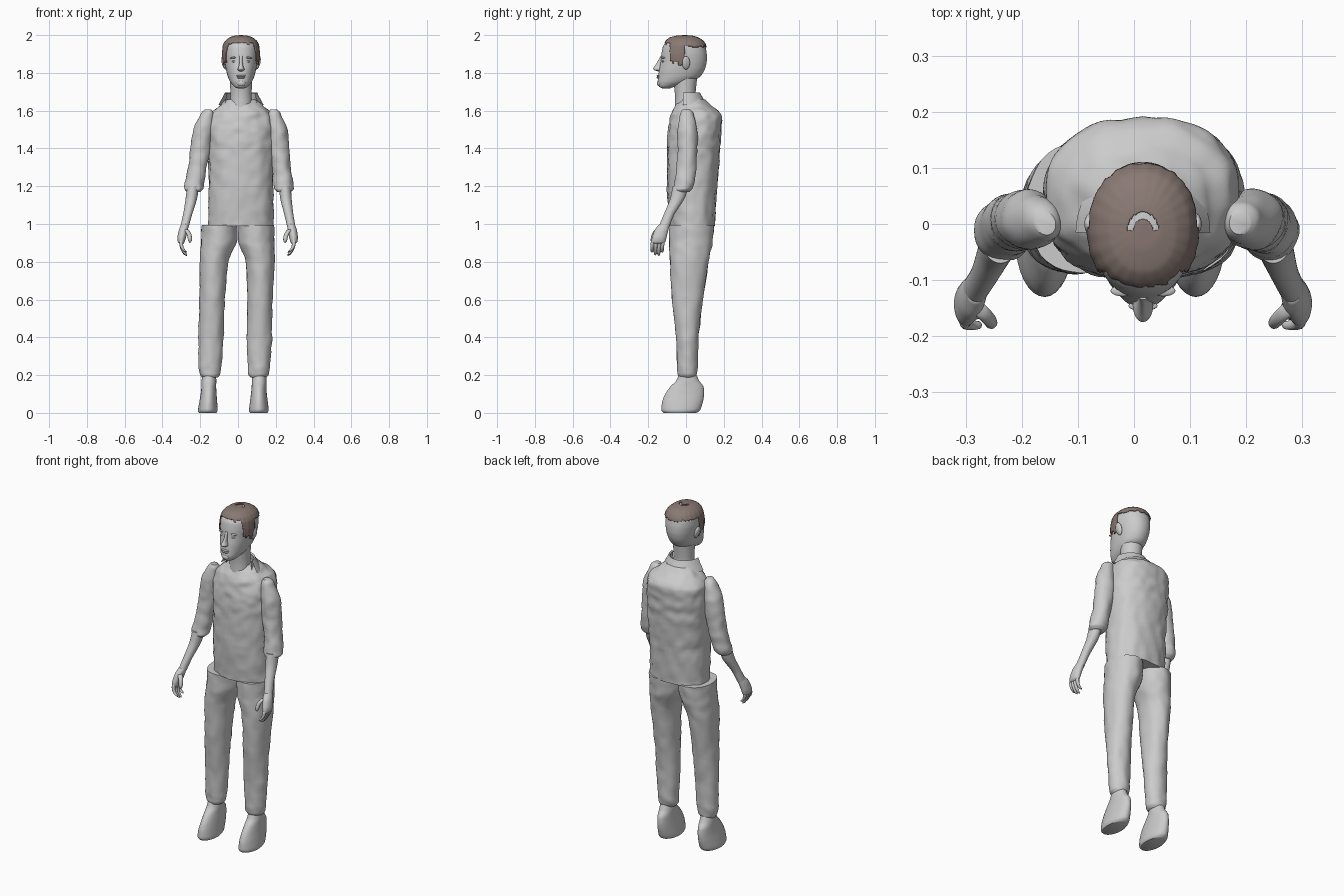
import bpy, bmesh, math
from mathutils import Vector, noise

if "Cube" in bpy.data.objects:
    bpy.data.objects.remove(bpy.data.objects["Cube"])


def material(name, colour):
    mat = bpy.data.materials.new(name)
    mat.use_nodes = True
    mat.diffuse_color = colour
    mat.node_tree.nodes["Principled BSDF"].inputs["Base Color"].default_value = colour
    return mat


GREY = material("plain grey", (.6, .6, .6, 1))
BROWN = material("hair brown", (.25, .19, .17, 1))
MID = .016  # the head and torso stand slightly off centre


def finish(name, bm, mat, angle=50):
    bmesh.ops.recalc_face_normals(bm, faces=bm.faces)
    mesh = bpy.data.meshes.new(name)
    bm.to_mesh(mesh)
    bm.free()
    obj = bpy.data.objects.new(name, mesh)
    bpy.context.collection.objects.link(obj)
    mesh.materials.append(mat)
    bpy.ops.object.select_all(action='DESELECT')
    obj.select_set(True)
    bpy.context.view_layer.objects.active = obj
    bpy.ops.object.shade_smooth_by_angle(angle=math.radians(angle))
    return obj


def smooth_rows(rows, steps):
    """Pass a soft spline through the section rows."""
    rows = [Vector(r) for r in rows]
    out = []
    for i in range(len(rows) - 1):
        a, b = rows[i], rows[i + 1]
        ta = (b - rows[max(i - 1, 0)]) * .35
        tb = (rows[min(i + 2, len(rows) - 1)] - a) * .35
        for k in range(steps):
            t = k / steps
            u = 1 - t
            out.append(a * (u * u * (1 + 2 * t)) + ta * (t * u * u)
                       + b * (t * t * (3 - 2 * t)) - tb * (t * t * u))
    return out + [rows[-1]]


def loft(name, rows, mat=GREY, side=0, n=32, steps=4, power=2, folds=0, ripple=0, keep=None):
    """Skin sections of (height, centre x, half width, front y, back y)."""
    bm = bmesh.new()
    rings = []
    for z, cx, hw, front, back in smooth_rows(rows, steps):
        x0 = side * cx + .025 * (z - 1) if side else cx
        ring = []
        for i in range(n):
            a = math.tau * i / n
            c, s = math.cos(a), math.sin(a)
            r = 1 + ripple * math.sin(i * math.pi / 2 + 3 * s)
            x = math.copysign(abs(c) ** (2 / power), c) * hw * r
            y = math.copysign(abs(s) ** (2 / power), s) * (back - front) / 2 * r
            p = Vector((x0 + x, (front + back) / 2 + y, z))
            if folds:
                p += Vector((c, s, 0)) * folds * noise.noise(p * 22)
            ring.append(bm.verts.new(p))
        rings.append(ring)
    for lo, hi in zip(rings, rings[1:]):
        for i in range(n):
            j = (i + 1) % n
            bm.faces.new((lo[i], lo[j], hi[j], hi[i]))
    bm.faces.new(rings[0])
    bm.faces.new(rings[-1])
    if keep:
        drop = [f for f in bm.faces if not keep(f.calc_center_median())]
        bmesh.ops.delete(bm, geom=drop, context='FACES')
    return finish(name, bm, mat)


def blob(name, place, size, tilt=0):
    bm = bmesh.new()
    bmesh.ops.create_uvsphere(bm, u_segments=20, v_segments=12, radius=1)
    obj = finish(name, bm, GREY)
    obj.location, obj.scale, obj.rotation_euler = place, size, (0, tilt, 0)
    return obj


def digit(name, start, bend, end, r, side):
    """A round-ended finger bending through three points."""
    a, b, c = Vector(start), Vector(bend), Vector(end)
    rows = []
    for k in range(11):
        t = k / 10
        p = a * (1 - t) ** 2 + b * (2 * t * (1 - t)) + c * t * t
        w = r * (1 - .25 * t) * math.sqrt(max(1.02 - (2 * t - 1) ** 8, .02))
        rows.append((p.z, p.x, w, p.y - w, p.y + w))
    loft(name, rows, side=side, n=12, steps=1)


# Shirt body
loft("shirt", [(.99, MID, .173, -.085, .15), (1.2, MID, .17, -.1, .165),
               (1.4, MID, .176, -.1, .18), (1.5, MID, .178, -.095, .187),
               (1.57, MID, .168, -.08, .19), (1.6, MID, .148, -.07, .17),
               (1.63, MID, .11, -.055, .13), (1.66, MID, .075, -.035, .1)],
     n=64, steps=8, power=2.3, folds=.008)

# Standing collar, open at the front
bm = bmesh.new()
arc = [math.pi * i / 24 for i in range(25)]
bands = [[bm.verts.new((MID + r * math.cos(a), -.015 + r * math.sin(a) * 1.05, z)) for a in arc]
         for r, z in ((.12, 1.63), (.098, 1.67), (.086, 1.695), (.078, 1.69), (.085, 1.63))]
for lo, hi in zip(bands, bands[1:]):
    for i in range(24):
        bm.faces.new((lo[i], lo[i + 1], hi[i + 1], hi[i]))
finish("collar", bm, GREY)

# Neck and head
loft("neck", [(1.6, MID, .062, -.06, .06), (1.68, MID, .056, -.058, .05),
              (1.78, MID, .06, -.07, .06)])
loft("head", [(1.718, MID, .018, -.125, -.085), (1.727, MID, .036, -.143, -.06),
              (1.75, MID, .056, -.15, .02), (1.78, MID, .07, -.147, .075),
              (1.82, MID, .08, -.142, .1), (1.86, MID, .086, -.134, .11),
              (1.9, MID, .09, -.13, .11), (1.94, MID, .088, -.122, .102),
              (1.965, MID, .075, -.105, .083), (1.98, MID, .05, -.08, .055),
              (1.989, MID, .02, -.03, .02)], n=48, power=2.15)

# Face
loft("nose", [(1.808, MID, .008, -.15, -.12), (1.815, MID, .018, -.168, -.12),
              (1.823, MID, .017, -.175, -.12), (1.84, MID, .011, -.163, -.12),
              (1.865, MID, .008, -.148, -.12), (1.89, MID, .008, -.135, -.12)], n=20)
blob("upper_lip", (MID, -.146, 1.785), (.026, .009, .005))
blob("lower_lip", (MID, -.146, 1.776), (.022, .01, .006))
blob("chin", (MID, -.14, 1.745), (.024, .014, .016))
for side, word in ((1, "left"), (-1, "right")):
    blob(word + "_eye", (MID + side * .034, -.12, 1.861), (.014, .008, .006))
    blob(word + "_brow", (MID + side * .036, -.119, 1.881), (.022, .01, .005), side * .12)
    blob(word + "_ear", (MID + side * .09, 0, 1.853), (.012, .021, .036), side * .25)


# Swept hair with sideburns, cropped back and a bare crescent on the crown
def hairline(p):
    ragged = .012 * noise.noise(p * 60)
    ring = math.hypot((p.x - MID) / .028, (p.y + .012) / .033)
    if p.z > 1.98 and p.y > -.012 and .62 < ring < 1:
        return False
    if p.y < -.085:
        return p.z > 1.957 + ragged
    if p.y < -.008:
        return p.z > 1.86 - .3 * (p.y + .08) + ragged * 2
    return p.z > 1.94 + ragged


hair = loft("hair", [(1.82, MID, .09, -.12, .11), (1.86, MID, .097, -.13, .114),
                     (1.9, MID, .1, -.128, .114), (1.945, MID, .096, -.118, .107),
                     (1.97, MID, .083, -.107, .092), (1.988, MID, .06, -.085, .065),
                     (1.997, MID, .033, -.05, .035), (1.999, MID, .014, -.025, .015),
                     (2, MID, .002, -.006, 0)],
            BROWN, n=96, steps=8, power=2.15, ripple=.008, keep=hairline)
shell = hair.modifiers.new("thickness", 'SOLIDIFY')
shell.thickness = .004

# Limbs, built once per side
for side, word in ((1, "left_"), (-1, "right_")):
    loft(word + "sleeve", [(1.605, .172, .018, -.018, .022), (1.585, .178, .034, -.03, .04),
                           (1.5, .197, .052, -.045, .06), (1.4, .207, .054, -.045, .06),
                           (1.3, .222, .05, -.05, .055), (1.22, .236, .052, -.06, .045),
                           (1.185, .239, .05, -.066, .033), (1.17, .24, .036, -.06, .015)],
         side=side, steps=6, folds=.005)
    loft(word + "forearm", [(1.2, .243, .032, -.07, .015), (1.13, .251, .03, -.085, -.01),
                            (1.05, .268, .024, -.118, -.062), (.98, .284, .022, -.147, -.09)],
         side=side)
    loft(word + "palm", [(1.0, .28, .02, -.14, -.085), (.97, .288, .024, -.165, -.093),
                         (.93, .296, .023, -.18, -.103), (.905, .298, .018, -.183, -.11),
                         (.895, .297, .01, -.175, -.12)], side=side)
    for k, tip in enumerate((.85, .834, .83, .848)):
        y = -.174 + k * .018
        digit(word + "finger", (.297, y, .92), (.305, y - .008, .87), (.268, y - .006, tip), .0105, side)
    digit(word + "thumb", (.282, -.145, .975), (.25, -.175, .955), (.252, -.178, .9), .014, side)
    loft(word + "trouser_leg", [(.995, .097, .095, -.088, .148), (.9, .1, .094, -.088, .14),
                                (.8, .122, .077, -.085, .12), (.6, .126, .067, -.075, .09),
                                (.4, .128, .067, -.052, .066), (.25, .129, .06, -.047, .062),
                                (.205, .129, .054, -.043, .058), (.187, .13, .04, -.035, .048)],
         side=side, n=40, steps=6, folds=.005)
    loft(word + "shoe", [(0, .135, .047, -.118, .055), (.015, .135, .052, -.13, .075),
                         (.06, .134, .047, -.126, .09), (.1, .133, .042, -.11, .096),
                         (.14, .133, .039, -.082, .092), (.17, .133, .039, -.052, .07),
                         (.21, .133, .036, -.035, .052)], side=side)
